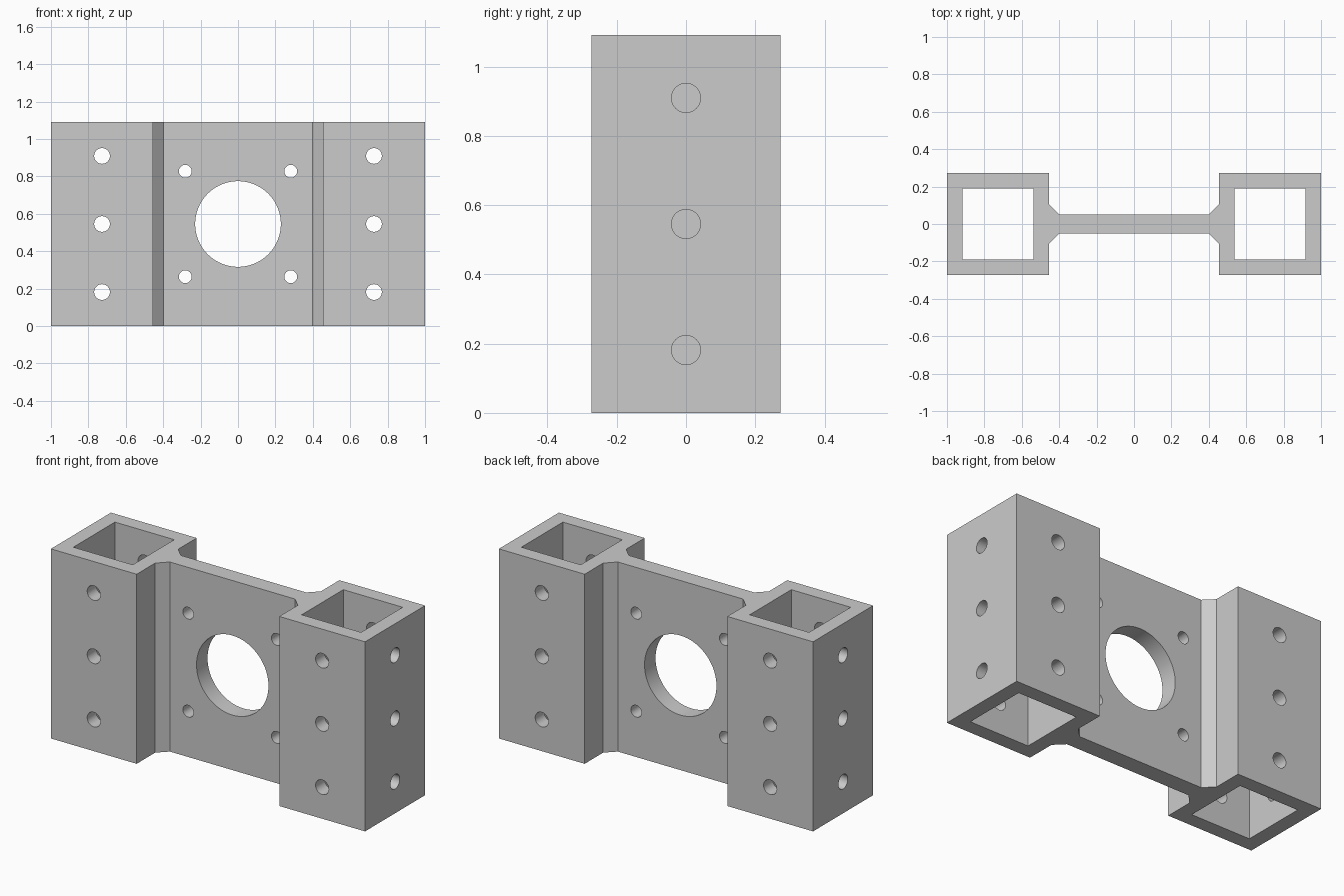
import bpy, bmesh
from math import pi, radians
from mathutils import Matrix, Vector

if "Cube" in bpy.data.objects:
    bpy.data.objects.remove(bpy.data.objects["Cube"])

HEIGHT = 1.091
TUBE_X = 0.727              # centre of each square tube
TUBE_HALF = 0.273
BORE_HALF = 0.189
WEB_HALF = 0.05             # half thickness of the middle plate
CHAMFER = 0.055
MID = HEIGHT / 2
ROWS = (MID - 0.364, MID, MID + 0.364)

grey = bpy.data.materials.new("plain grey")
grey.use_nodes = True
colour = (0.6, 0.6, 0.6, 1)
grey.diffuse_color = colour
grey.node_tree.nodes["Principled BSDF"].inputs["Base Color"].default_value = colour


def make_object(name, bm):
    bmesh.ops.recalc_face_normals(bm, faces=bm.faces)
    mesh = bpy.data.meshes.new(name)
    bm.to_mesh(mesh)
    bm.free()
    mesh.materials.append(grey)
    obj = bpy.data.objects.new(name, mesh)
    bpy.context.collection.objects.link(obj)
    return obj


def add_cylinder(bm, centre, radius, length, axis, sides=48):
    turn = Matrix.Rotation(pi / 2, 4, "Y" if axis == "X" else "X")
    bmesh.ops.create_cone(bm, cap_ends=True, segments=sides, radius1=radius,
                          radius2=radius, depth=length,
                          matrix=Matrix.Translation(centre) @ turn)


def cut(target, name, bm):
    cutter = make_object(name, bm)
    cutter.hide_render = True
    mod = target.modifiers.new(name, "BOOLEAN")
    mod.operation = "DIFFERENCE"
    mod.solver = "EXACT"
    mod.object = cutter
    bpy.context.view_layer.objects.active = target
    bpy.ops.object.modifier_apply(modifier=mod.name)
    bpy.data.objects.remove(cutter)


# Bracket body: one quarter of the plan, mirrored round and extruded
inner = TUBE_X - TUBE_HALF
quarter = [(inner - CHAMFER, WEB_HALF), (inner, WEB_HALF + CHAMFER),
           (inner, TUBE_HALF), (1, TUBE_HALF)]
half = quarter + [(x, -y) for x, y in reversed(quarter)]
plan = half + [(-x, y) for x, y in reversed(half)]
bm = bmesh.new()
base = bm.faces.new([bm.verts.new((x, y, 0)) for x, y in plan])
top = bmesh.ops.extrude_face_region(bm, geom=[base])["geom"]
bmesh.ops.translate(bm, vec=(0, 0, HEIGHT),
                    verts=[v for v in top if isinstance(v, bmesh.types.BMVert)])
bracket = make_object("bracket_body", bm)

# Square bores of the two tubes
bm = bmesh.new()
for side in (-1, 1):
    size = Vector((2 * BORE_HALF, 2 * BORE_HALF, 2 * HEIGHT))
    bmesh.ops.create_cube(bm, size=1, matrix=Matrix.Translation(
        (side * TUBE_X, 0, MID)) @ Matrix.Diagonal(size).to_4x4())
cut(bracket, "tube_bores", bm)

# Bolt holes through the front and back walls of the tubes
bm = bmesh.new()
for side in (-1, 1):
    for z in ROWS:
        add_cylinder(bm, (side * TUBE_X, 0, z), 0.042, 1, "Y")
cut(bracket, "face_holes", bm)

# Bolt holes through the outer side walls only
bm = bmesh.new()
for side in (-1, 1):
    for z in ROWS:
        add_cylinder(bm, (side * 0.95, 0, z), 0.042, 0.3, "X")
cut(bracket, "side_holes", bm)

# Large opening and four screw holes in the middle plate
bm = bmesh.new()
add_cylinder(bm, (0, 0, MID), 0.229, 1, "Y", 96)
for x in (-0.282, 0.282):
    for dz in (-0.282, 0.282):
        add_cylinder(bm, (x, 0, MID + dz), 0.034, 1, "Y")
cut(bracket, "plate_holes", bm)

# Smooth hole walls, crisp edges elsewhere
bpy.ops.object.select_all(action="DESELECT")
bracket.select_set(True)
bpy.context.view_layer.objects.active = bracket
bpy.ops.object.shade_smooth_by_angle(angle=radians(30))
